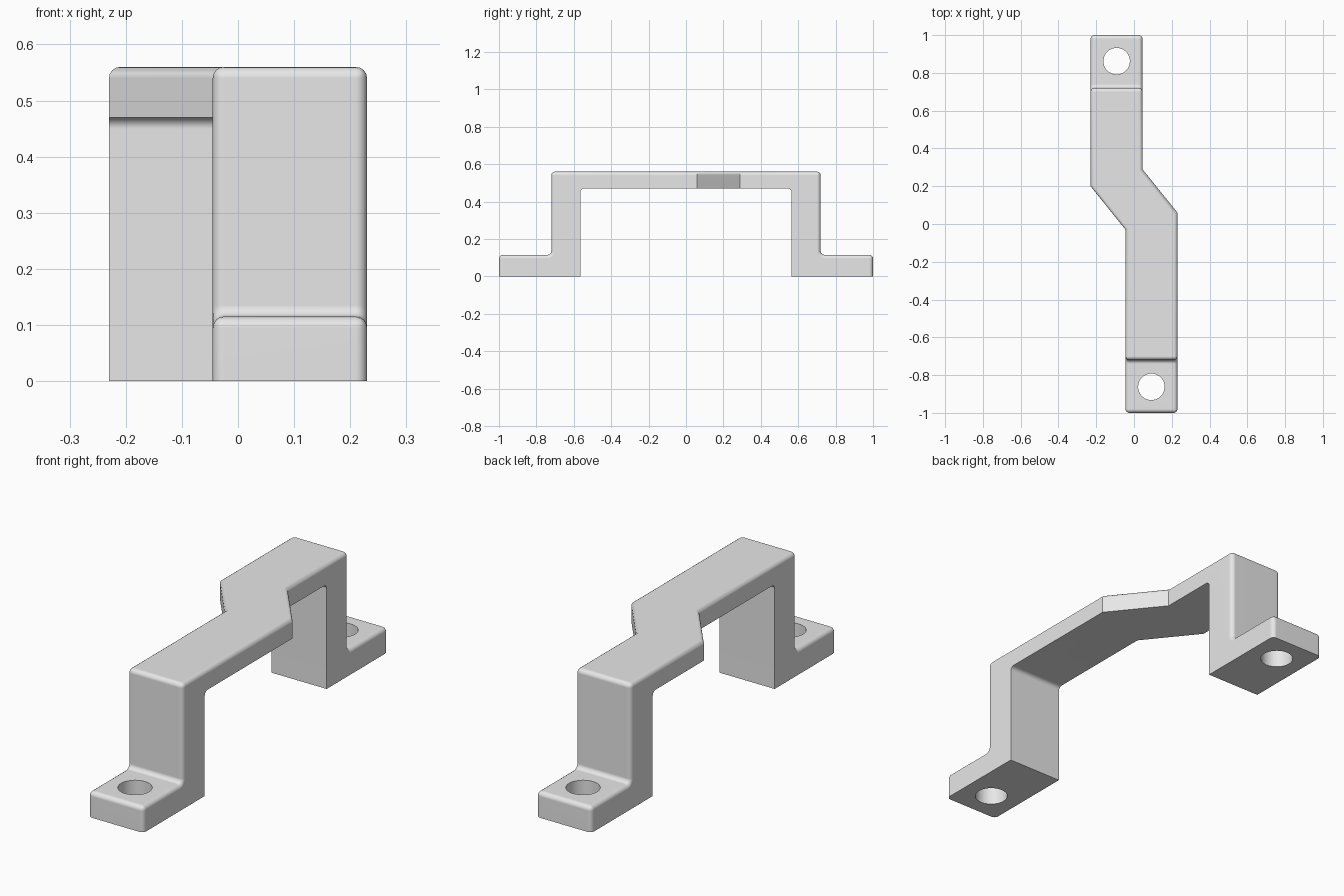
import bpy
import bmesh
from math import cos, sin, pi, radians

cube = bpy.data.objects.get("Cube")
if cube:
    bpy.data.objects.remove(cube, do_unlink=True)

R = 0.02            # radius of rounded edges and fillets
SEG = 4
BEAM, TOP, FOOT = 0.47, 0.56, 0.115
INNER, OUTER = 0.565, 0.72

grey = bpy.data.materials.new("light_grey")
grey.use_nodes = True
grey.diffuse_color = (0.8, 0.8, 0.8, 1)
grey.node_tree.nodes["Principled BSDF"].inputs["Base Color"].default_value = (0.8, 0.8, 0.8, 1)


def fillet(cy, cz, start, end):
    """Arc of side-profile points around a fillet centre, in degrees."""
    steps = [radians(start + (end - start) * i / SEG) for i in range(SEG + 1)]
    return [(cy + R * cos(a), cz + R * sin(a)) for a in steps]


def same(points):
    return [(y, y, z) for y, z in points]


# Side profile: (y on the -x side, y on the +x side, z); the beam's jog differs by side
jog = [(-0.03, 0.06), (0.2, 0.29)]
profile = same([(-1, 0), (-INNER, 0)] + fillet(-INNER + R, BEAM - R, 180, 90))
b = len(profile)
profile += [(l, r, BEAM) for l, r in jog]
profile += same(fillet(INNER - R, BEAM - R, 90, 0) + [(INNER, 0)])
end = len(profile)
profile += same([(1, 0), (1, FOOT)] + fillet(OUTER + R, FOOT + R, 270, 180) + [(OUTER, TOP)])
t = len(profile)
profile += [(l, r, TOP) for l, r in reversed(jog)]
profile += same([(-OUTER, TOP)] + fillet(-OUTER - R, FOOT + R, 0, -90) + [(-1, FOOT)])
n = len(profile)

bm = bmesh.new()
left = [bm.verts.new((-0.23 if l >= 0.2 else -0.045, l, z)) for l, r, z in profile]
right = [bm.verts.new((0.045 if r >= 0.29 else 0.23, r, z)) for l, r, z in profile]

# Faces across the width, with the beam's top and underside as single polygons
flat = {b - 1, b, b + 1, t - 1, t, t + 1}
for i in range(n):
    if i not in flat:
        j = (i + 1) % n
        bm.faces.new((left[i], left[j], right[j], right[i]))
for k in (b, t):
    span = slice(k - 1, k + 3)
    bm.faces.new(left[span] + right[span][::-1])

# Side walls: back bracket, jog, front bracket
for side in (left, right):
    bm.faces.new(side[b + 1:t + 1])
    bm.faces.new((side[b], side[b + 1], side[t], side[t + 1]))
    bm.faces.new(side[t + 1:] + side[:b + 1])
bmesh.ops.recalc_face_normals(bm, faces=bm.faces)

# Round the upper rims and the outward corners
rounded = [bm.edges.get((s[i], s[(i + 1) % n])) for s in (left, right) for i in range(end, n)]
rounded += [bm.edges.get((left[i], right[i])) for i in (end + 1, t - 1, t + 2, n - 1)]
bmesh.ops.bevel(bm, geom=rounded, offset=R, offset_type='OFFSET', segments=SEG,
                profile=0.5, affect='EDGES', clamp_overlap=False)
mesh = bpy.data.meshes.new("offset_handle")
bm.to_mesh(mesh)
bm.free()
mesh.materials.append(grey)
handle = bpy.data.objects.new("offset_handle", mesh)
bpy.context.collection.objects.link(handle)
bpy.context.view_layer.objects.active = handle

# Screw holes through both feet
for s in (1, -1):
    bpy.ops.mesh.primitive_cylinder_add(vertices=48, radius=0.07, depth=0.5,
                                        location=(-0.092 * s, 0.862 * s, 0.05))
    cutter = bpy.context.object
    cutter.name = "hole_cutter"
    cutter.hide_render = True
    cutter.data.materials.append(grey)
    cut = handle.modifiers.new("screw_hole", 'BOOLEAN')
    cut.operation = 'DIFFERENCE'
    cut.solver = 'EXACT'
    cut.object = cutter
    bpy.context.view_layer.objects.active = handle
    bpy.ops.object.modifier_apply(modifier=cut.name)
    bpy.data.objects.remove(cutter, do_unlink=True)

handle.select_set(True)
bpy.ops.object.shade_smooth_by_angle(angle=radians(30))
weighted = handle.modifiers.new("flat_face_normals", 'WEIGHTED_NORMAL')
weighted.keep_sharp = True
